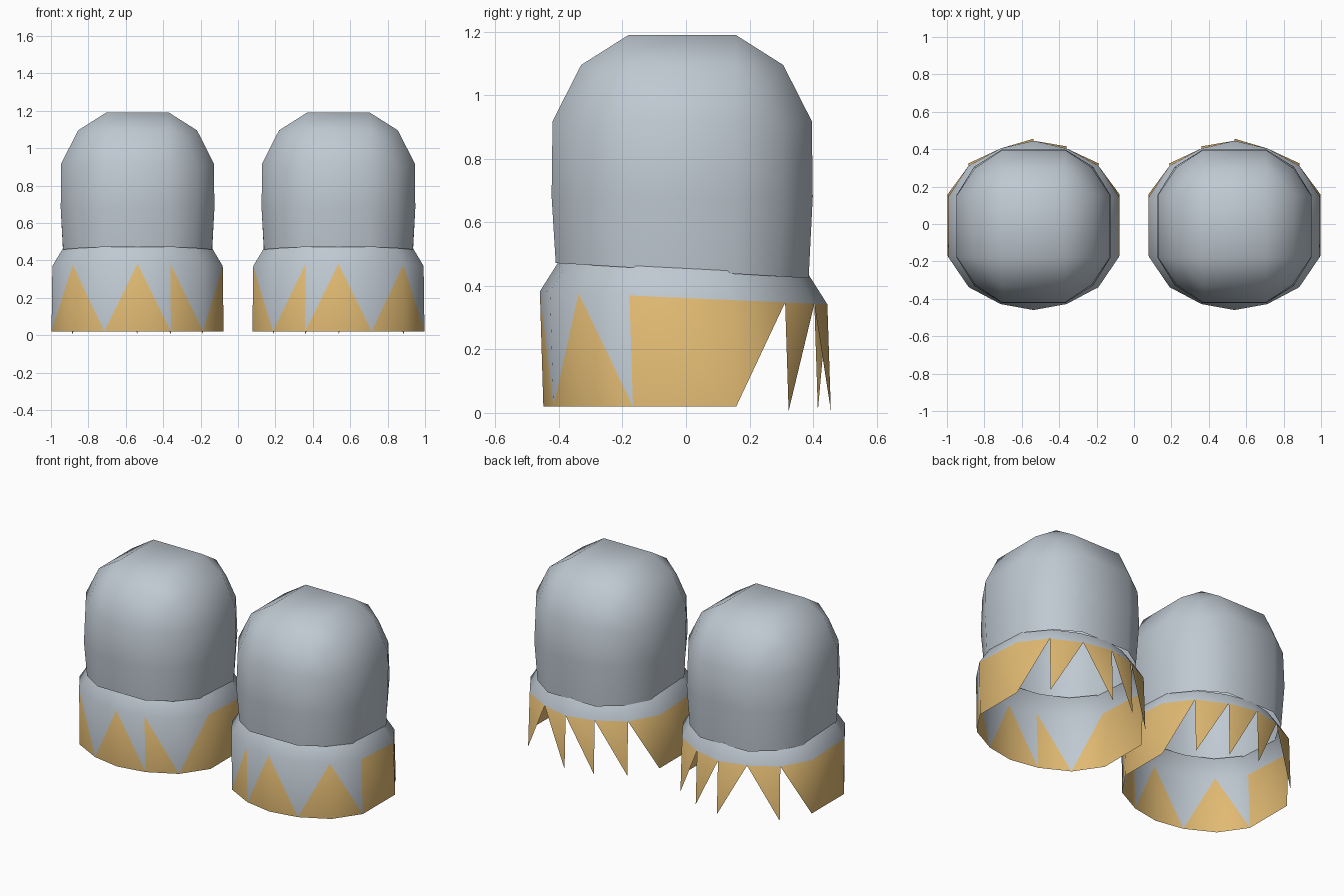
import bpy, bmesh, math

if "Cube" in bpy.data.objects:
    bpy.data.objects.remove(bpy.data.objects["Cube"])


def material(name, rgb):
    m = bpy.data.materials.new(name)
    m.diffuse_color = (*rgb, 1)
    m.use_nodes = True
    m.node_tree.nodes["Principled BSDF"].inputs["Base Color"].default_value = m.diffuse_color
    return m


GREY = material("pale_grey", (0.52, 0.58, 0.64))
GOLD = material("gold", (0.75, 0.49, 0.17))
CENTRE_X = 0.537

# Fourteen-sided outline of the cuff, counterclockwise from the left side
OUTLINE = [(-.46, -.17), (-.35, -.33), (-.178, -.42), (0, -.452), (.178, -.42),
           (.35, -.33), (.46, -.17), (.46, .155), (.35, .32), (.178, .412),
           (0, .453), (-.178, .412), (-.35, .32), (-.46, .155)]
# Front segments: which corner carries the gold peak
PEAK = {0: 1, 1: 1, 2: 3, 3: 3, 4: 4, 5: 6}
# Back segments: which corner carries the hanging gold tip
TIP = {7: 7, 8: 8, 9: 9, 10: 10, 11: 12, 12: 13}


def finish(name, bm, side, mats, angle):
    """Mirror for the side, place the part and smooth it."""
    for v in bm.verts:
        v.co.x = v.co.x * side - CENTRE_X * side
    if side < 0:
        bmesh.ops.reverse_faces(bm, faces=bm.faces[:])
    loose = [v for v in bm.verts if not v.link_faces]
    bmesh.ops.delete(bm, geom=loose, context='VERTS')
    me = bpy.data.meshes.new(name)
    bm.to_mesh(me)
    bm.free()
    for m in mats:
        me.materials.append(m)
    ob = bpy.data.objects.new(name, me)
    bpy.context.collection.objects.link(ob)
    bpy.ops.object.select_all(action='DESELECT')
    ob.select_set(True)
    bpy.context.view_layer.objects.active = ob
    bpy.ops.object.shade_smooth_by_angle(angle=math.radians(angle))


def cuff(name, side):
    bm = bmesh.new()
    n = len(OUTLINE)
    bot, top, lip = [], [], []
    for x, y in OUTLINE:
        zt = .362 - .045 * y
        bot.append(bm.verts.new((x, y + .003, .02 if y < .2 else .006)))
        top.append(bm.verts.new((x * .99, y - .008, zt)))
        lip.append(bm.verts.new((x * .87, y * .87 - .008, zt + .093)))

    def face(mat, *vs):
        bm.faces.new(vs).material_index = mat

    for i in range(n):
        j = (i + 1) % n
        # sloping collar
        face(0, top[i], top[j], lip[j], lip[i])
        if i in PEAK:      # zigzag of gold and grey triangles
            p = PEAK[i]
            q = i if p == j else j
            face(1, bot[i], bot[j], top[p])
            if q == i:
                face(0, bot[i], top[j], top[i])
            else:
                face(0, bot[j], top[j], top[i])
        elif i in TIP:     # hanging spike
            face(1, bot[TIP[i]], top[j], top[i])
        else:              # plain gold side panel
            face(1, bot[i], bot[j], top[j], top[i])
    finish(name, bm, side, [GREY, GOLD], 35)


def dome(name, side):
    bm = bmesh.new()
    a = .168

    def ring(mid, corner, fz, fzc=None):
        """Twelve points: two along each side and one at each corner."""
        out = []
        for k in range(4):
            c, s = round(math.cos(k * math.pi / 2)), round(math.sin(k * math.pi / 2))
            for idx, (x, y) in enumerate([(-a, -mid), (a, -mid), (corner, -corner)]):
                X, Y = x * c - y * s, x * s + y * c - .012
                out.append(bm.verts.new((X, Y, (fzc or fz)(Y) if idx == 2 else fz(Y))))
        return out

    rows = [ring(.398, .305, lambda y: .447 - .06 * y),
            ring(.411, .318, lambda y: .68),
            ring(.408, .312, lambda y: .918, lambda y: .90),
            ring(.318, .272, lambda y: 1.095, lambda y: 1.04)]
    for lo, hi in zip(rows, rows[1:]):
        for i in range(12):
            j = (i + 1) % 12
            bm.faces.new((lo[i], lo[j], hi[j], hi[i]))
    # crown: a square top joined to the last ring
    r = rows[-1]
    sq = [bm.verts.new((x, y - .012, 1.19)) for x, y in
          [(-a, -a), (a, -a), (a, a), (-a, a)]]
    bm.faces.new(sq)
    for k in range(4):
        p, q = sq[k], sq[(k + 1) % 4]
        bm.faces.new((r[3 * k], r[3 * k + 1], q, p))
        bm.faces.new((r[3 * k + 1], r[3 * k + 2], r[(3 * k + 3) % 12], q))
    finish(name, bm, side, [GREY], 80)


for label, side in (("left", 1), ("right", -1)):
    cuff(label + "_cuff", side)
    dome(label + "_dome", side)
